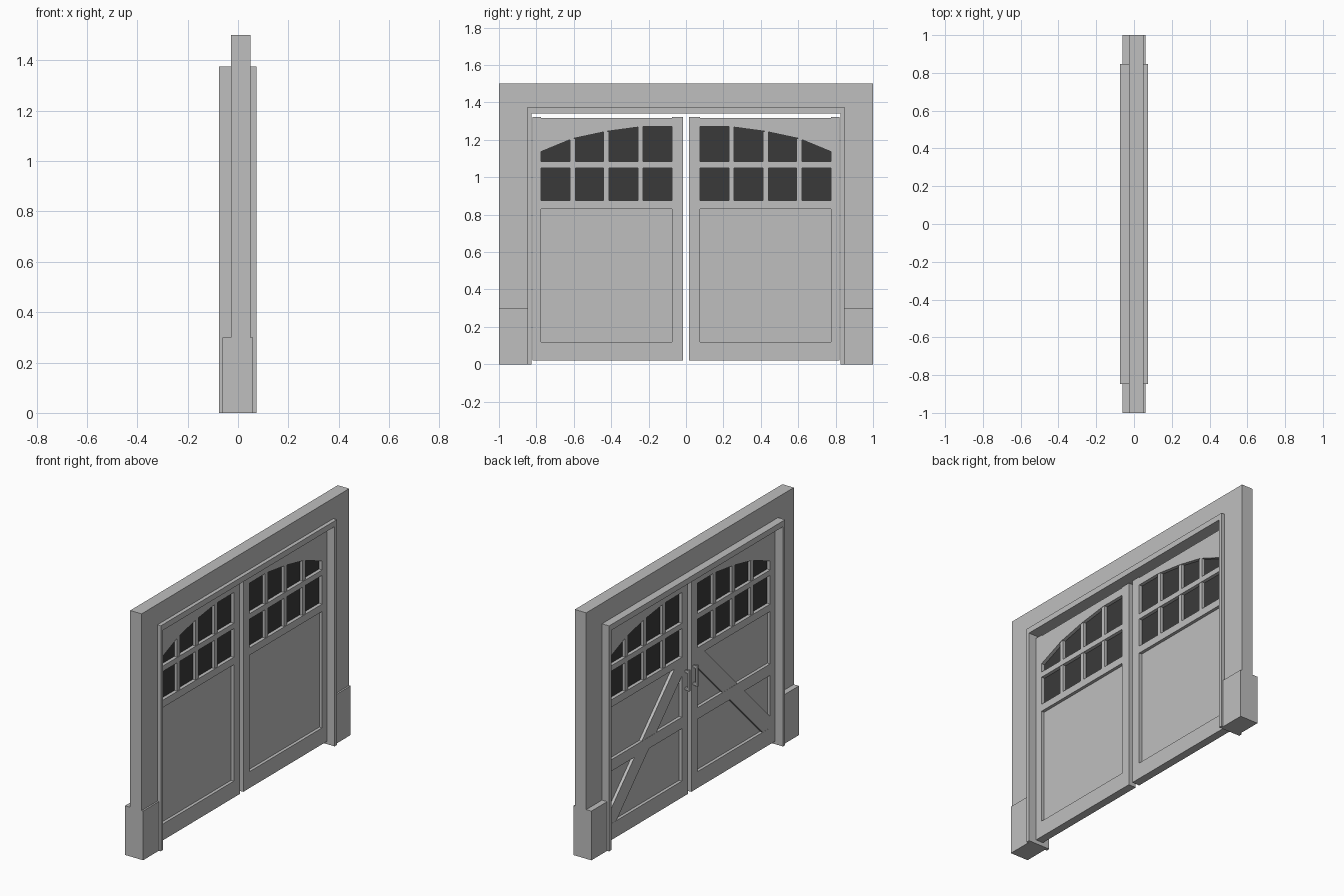
import bpy
import bmesh
import math

cube = bpy.data.objects.get("Cube")
if cube:
    bpy.data.objects.remove(cube, do_unlink=True)


def make_material(name, value):
    mat = bpy.data.materials.new(name)
    mat.use_nodes = True
    color = (value, value, value, 1.0)
    mat.diffuse_color = color
    mat.node_tree.nodes["Principled BSDF"].inputs["Base Color"].default_value = color
    return mat


PAINT = make_material("light grey paint", 0.52)
GLASS = make_material("dark glass", 0.042)


def prism(name, outline, x0, x1, mat=PAINT):
    """Extrude a (y, z) outline from x0 to x1."""
    bm = bmesh.new()
    face = bm.faces.new([bm.verts.new((x0, y, z)) for y, z in outline])
    ext = bmesh.ops.extrude_face_region(bm, geom=[face])
    for v in ext["geom"]:
        if isinstance(v, bmesh.types.BMVert):
            v.co.x = x1
    bmesh.ops.recalc_face_normals(bm, faces=bm.faces)
    mesh = bpy.data.meshes.new(name)
    bm.to_mesh(mesh)
    bm.free()
    mesh.materials.append(mat)
    obj = bpy.data.objects.new(name, mesh)
    bpy.context.collection.objects.link(obj)
    return obj


def box(name, y0, y1, z0, z1, x0, x1, mat=PAINT):
    return prism(name, [(y0, z0), (y1, z0), (y1, z1), (y0, z1)], x0, x1, mat)


def portal(name, outer, inner, top, head, x0, x1):
    """Upside-down U shape standing on the ground."""
    return prism(name, [(-outer, 0), (-outer, top), (outer, top), (outer, 0),
                        (inner, 0), (inner, head), (-inner, head), (-inner, 0)], x0, x1)


# Surrounding wall and the deeper jamb lining
portal("wall_surround", 1.0, 0.848, 1.5, 1.375, -0.027, 0.05)
portal("jamb_trim", 0.848, 0.827, 1.375, 1.34, -0.075, 0.073)

# Door leaf dimensions
FACE = 0.025                      # half thickness of stiles and rails
IN, OUT = 0.075, 0.775            # panel and window opening
BOTTOM, PANEL_TOP = 0.12, 0.83
SILL, HEAD = 0.875, 1.317
ARCH = [(IN, 1.27), (0.243, 1.27), (0.427, 1.245), (0.605, 1.207), (OUT, 1.137)]


def arch_height(y):
    for (ya, za), (yb, zb) in zip(ARCH, ARCH[1:]):
        if ya <= y <= yb:
            return za + (zb - za) * (y - ya) / (yb - ya)
    return ARCH[-1][1]


def brace_outline(width):
    """Diagonal band from the lower outer to the upper inner panel corner."""
    slope = (PANEL_TOP - BOTTOM) / (OUT - IN)
    dz = width / 2 * math.sqrt(1 + slope * slope)
    dy = dz / slope
    return [(OUT, BOTTOM), (OUT, BOTTOM + dz), (IN + dy, PANEL_TOP),
            (IN, PANEL_TOP), (IN, PANEL_TOP - dz), (OUT - dy, BOTTOM)]


for side, s in (("left", 1), ("right", -1)):
    def part(name, y0, y1, z0, z1, x0=-FACE, x1=FACE, mat=PAINT):
        return box(f"{side}_{name}", s * y0, s * y1, z0, z1, x0, x1, mat)

    # Wall plinth
    part("plinth", 0.848, 1.0, 0, 0.3, -0.062, 0.06)

    # Door frame
    part("inner_stile", 0.015, IN, 0.02, 1.322)
    part("outer_stile", OUT, 0.822, 0.02, 1.322)
    part("bottom_rail", IN, OUT, 0.02, BOTTOM)
    part("window_sill_rail", IN, OUT, PANEL_TOP, SILL)
    head = [(IN, HEAD)] + ARCH + [(OUT, HEAD)]
    prism(f"{side}_arched_head", [(s * y, z) for y, z in head], -FACE, FACE)

    # Recessed panel with a rail and diagonal brace on one side
    part("panel", IN, OUT, BOTTOM, PANEL_TOP, -0.006, 0.006)
    part("mid_rail", IN, OUT, 0.44, 0.51, -FACE, -0.006)
    prism(f"{side}_brace", [(s * y, z) for y, z in brace_outline(0.1)], -0.024, -0.006)

    # Window glass and glazing bars
    pane = [(IN, SILL)] + ARCH + [(OUT, SILL)]
    prism(f"{side}_window_glass", [(s * y, z) for y, z in pane], -0.004, 0.004, GLASS)
    part("glazing_rail", IN, OUT, 1.05, 1.083)
    for i, y in enumerate((0.243, 0.427, 0.605)):
        part(f"glazing_bar_{i + 1}", y - 0.014, y + 0.014, SILL, arch_height(y), -0.022, 0.022)

    # Pull handle: grip on two short posts
    part("handle_grip", 0.032, 0.047, 0.66, 0.79, -0.052, -0.042)
    for label, z in (("lower", 0.665), ("upper", 0.77)):
        part(f"handle_{label}_post", 0.034, 0.045, z, z + 0.015, -0.043, -FACE)
